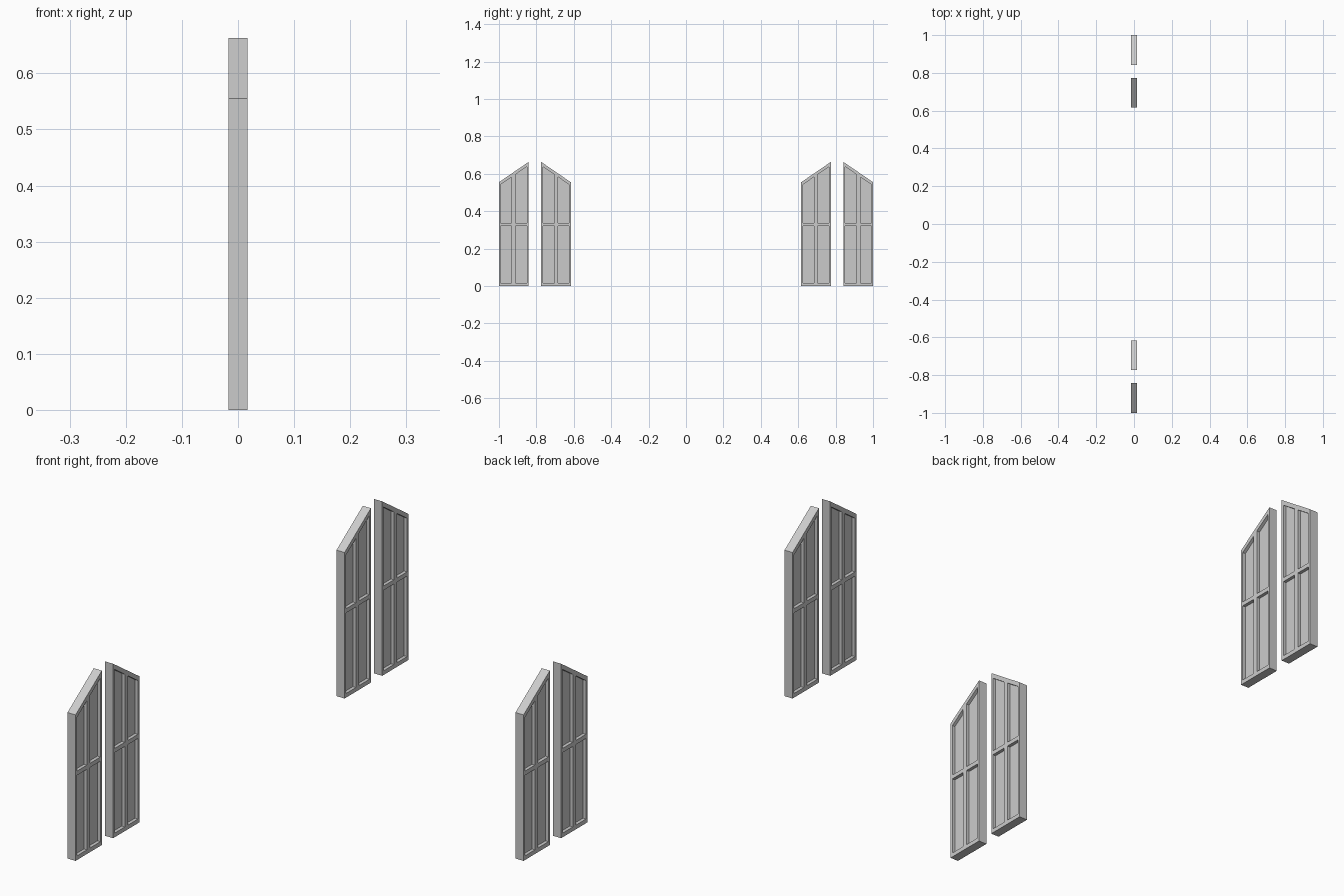
import bpy, bmesh

if "Cube" in bpy.data.objects:
    bpy.data.objects.remove(bpy.data.objects["Cube"])

W, LOW, HIGH = 0.158, 0.555, 0.663   # shutter width, short side, tall side
T, DEPTH = 0.017, 0.0125             # half thickness, panel recess depth


def prism(name, outline, x0, x1):
    """Extrude a (y, z) outline from x0 to x1."""
    bm = bmesh.new()
    face = bm.faces.new([bm.verts.new((x0, y, z)) for y, z in outline])
    new = bmesh.ops.extrude_face_region(bm, geom=[face])["geom"]
    verts = [v for v in new if isinstance(v, bmesh.types.BMVert)]
    bmesh.ops.translate(bm, verts=verts, vec=(x1 - x0, 0, 0))
    bmesh.ops.recalc_face_normals(bm, faces=bm.faces)
    me = bpy.data.meshes.new(name)
    bm.to_mesh(me)
    bm.free()
    ob = bpy.data.objects.new(name, me)
    bpy.context.collection.objects.link(ob)
    return ob


def shutter(name, y_low, direction):
    """Sloped-top shutter rising from y_low towards the given direction."""
    def top(u):
        return LOW + (HIGH - LOW) * u / W

    def place(pts):
        return [(y_low + direction * u, z) for u, z in pts]

    slab = prism(name, place([(0, 0), (W, 0), (W, HIGH), (0, LOW)]), -T, T)

    # recessed panels: two columns, two rows, both faces
    for a, b in ((0.009, 0.068), (0.088, 0.149)):
        lower = [(a, 0.016), (b, 0.016), (b, 0.322), (a, 0.322)]
        upper = [(a, 0.338), (b, 0.338), (b, top(b) - 0.019), (a, top(a) - 0.019)]
        for pts in (lower, upper):
            for x0, x1 in ((T - DEPTH, T + 0.02), (-T - 0.02, -T + DEPTH)):
                cutter = prism("panel_cutter", place(pts), x0, x1)
                cutter.hide_render = True
                mod = slab.modifiers.new("panel", 'BOOLEAN')
                mod.operation, mod.solver, mod.object = 'DIFFERENCE', 'EXACT', cutter
                bpy.context.view_layer.objects.active = slab
                bpy.ops.object.modifier_apply(modifier=mod.name)
                bpy.data.objects.remove(cutter)
    return slab


# two pairs of shutters, mirrored about y = 0
for side, s in (("front", -1), ("back", 1)):
    shutter(side + "_outer_shutter", s * 1.0, -s)
    shutter(side + "_inner_shutter", s * 0.616, s)
